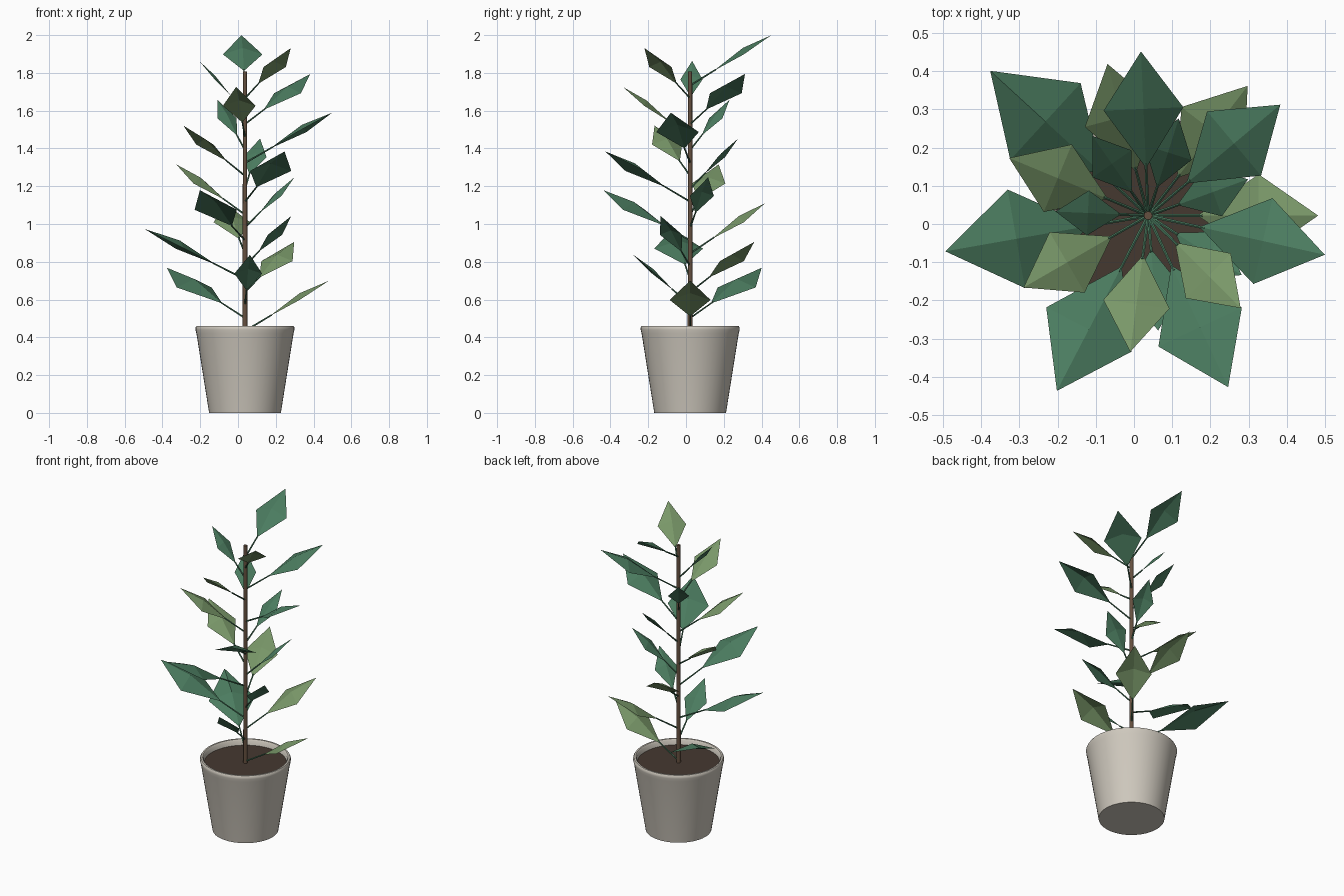
import bpy, bmesh, math
from mathutils import Vector

if "Cube" in bpy.data.objects:
    bpy.data.objects.remove(bpy.data.objects["Cube"])

CX, CY = 0.037, 0.022          # stem axis
GOLDEN = math.radians(137.5)


def material(name, rgb):
    m = bpy.data.materials.new(name)
    m.diffuse_color = (*rgb, 1)
    m.use_nodes = True
    m.node_tree.nodes["Principled BSDF"].inputs["Base Color"].default_value = m.diffuse_color
    return m


def make_object(name, bm, mat, smooth=False):
    bmesh.ops.recalc_face_normals(bm, faces=bm.faces)
    mesh = bpy.data.meshes.new(name)
    bm.to_mesh(mesh)
    bm.free()
    mesh.materials.append(mat)
    ob = bpy.data.objects.new(name, mesh)
    bpy.context.collection.objects.link(ob)
    if smooth:
        bpy.context.view_layer.objects.active = ob
        ob.select_set(True)
        bpy.ops.object.shade_smooth_by_angle(angle=math.radians(40))
        ob.select_set(False)
    return ob


def lathe(name, profile, mat, steps=48):
    bm = bmesh.new()
    vs = [bm.verts.new((CX + r, CY, z)) for r, z in profile]
    es = [bm.edges.new(p) for p in zip(vs, vs[1:])]
    bmesh.ops.spin(bm, geom=vs + es, cent=(CX, CY, 0), axis=(0, 0, 1),
                   angle=2 * math.pi, steps=steps)
    bmesh.ops.remove_doubles(bm, verts=bm.verts, dist=1e-4)
    return make_object(name, bm, mat, True)


def rod(name, a, b, r1, r2, mat, sides):
    bm = bmesh.new()
    d = b - a
    bmesh.ops.create_cone(bm, cap_ends=True, segments=sides, radius1=r1,
                          radius2=r2, depth=d.length)
    bmesh.ops.rotate(bm, verts=bm.verts, cent=(0, 0, 0),
                     matrix=d.to_track_quat('Z', 'Y').to_matrix())
    bmesh.ops.translate(bm, verts=bm.verts, vec=(a + b) / 2)
    return make_object(name, bm, mat, True)


clay = material("clay", (0.62, 0.58, 0.51))
earth = material("earth", (0.06, 0.04, 0.03))
bark = material("bark", (0.13, 0.08, 0.05))
light_green = material("light_green", (0.19, 0.31, 0.14))
deep_green = material("deep_green", (0.07, 0.20, 0.115))

# Pot with rolled rim, and soil
lathe("pot", [(0, 0), (0.19, 0), (0.257, 0.42), (0.262, 0.44), (0.262, 0.452),
              (0.257, 0.46), (0.247, 0.46), (0.24, 0.452), (0.236, 0.40)], clay)
lathe("soil", [(0, 0.425), (0.239, 0.425)], earth)

# Stem
rod("stem", Vector((CX, CY, 0.41)), Vector((CX, CY, 1.808)), 0.013, 0.011, bark, 12)

# Leaves spiral upwards by the golden angle, in three repeating reaches
RISE = 0.266
for i in range(20):
    reach = (0.445, 0.568, 0.310)[i % 3] * (1 - 0.0128 * i)
    ang = GOLDEN * i
    out = Vector((math.cos(ang), math.sin(ang), 0))
    side = Vector((-out.y, out.x, 0))
    foot = Vector((CX, CY, 0.434 + 0.0684 * i))

    def at(t, s=0.0, up=0.0):
        return foot + out * reach * t + side * reach * s + Vector((0, 0, RISE * t + reach * up))

    rod(f"leaf_stalk_{i + 1}", at(0), at(0.32), 0.005, 0.004, deep_green, 6)
    bm = bmesh.new()
    base, right, tip, left, mid = (bm.verts.new(p) for p in (
        at(0.29), at(0.65, -0.243, -0.02), at(1), at(0.65, 0.243, -0.02), at(0.65, 0, 0.06)))
    for a, b in ((base, right), (right, tip), (tip, left), (left, base)):
        bm.faces.new((a, b, mid))
    make_object(f"leaf_{i + 1}", bm, light_green if i % 3 == 0 else deep_green)
